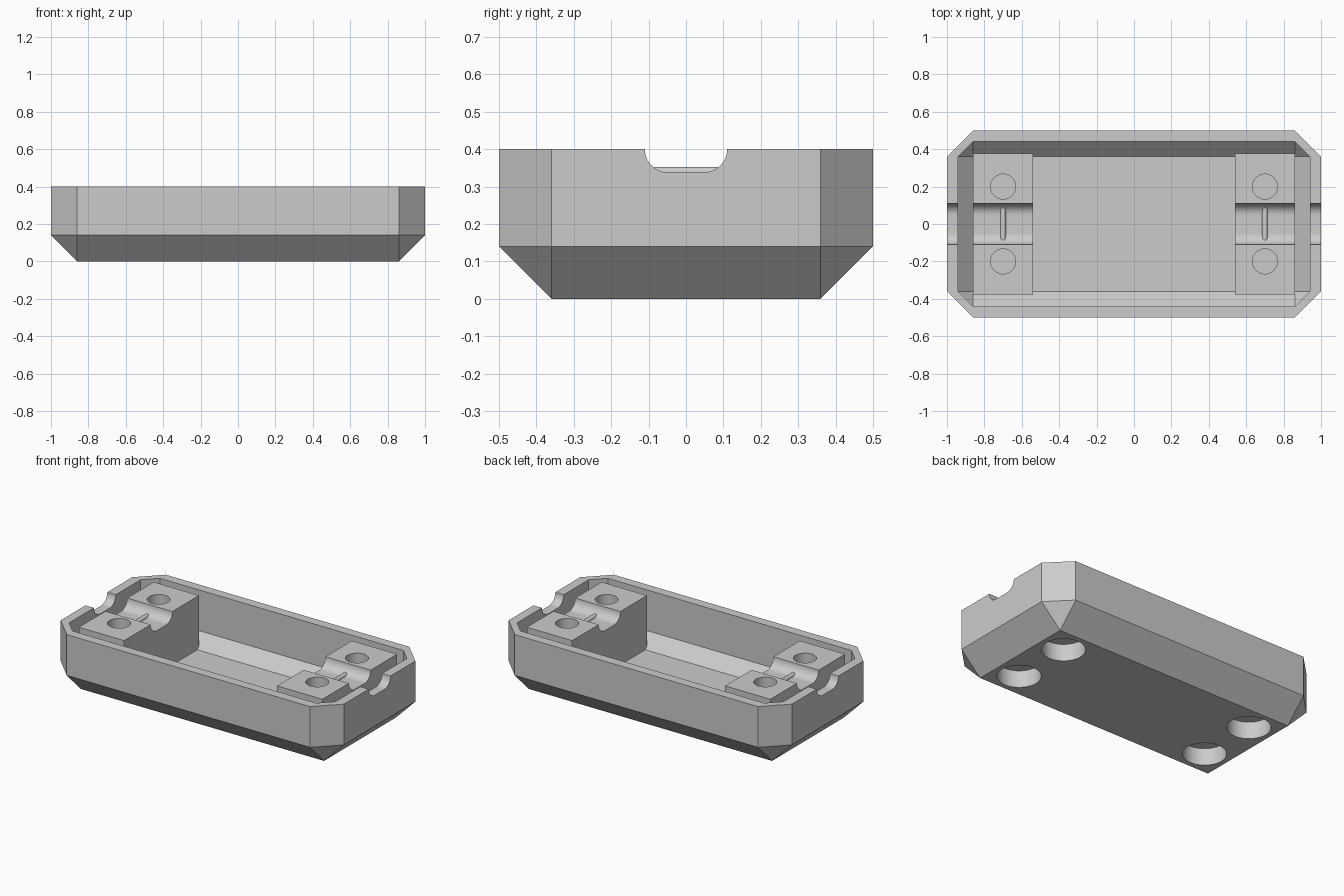
import bpy, bmesh
from math import sin, cos, pi, radians
from mathutils import Matrix

cube = bpy.data.objects.get("Cube")
if cube:
    bpy.data.objects.remove(cube, do_unlink=True)

grey = bpy.data.materials.new("plain grey")
grey.use_nodes = True
COLOUR = (0.6, 0.6, 0.6, 1)
grey.diffuse_color = COLOUR
grey.node_tree.nodes["Principled BSDF"].inputs["Base Color"].default_value = COLOUR

TOP = 0.4          # rim height
CORE = (0.86, 0.36)  # half size of the flat bottom and the floor


def finish(name, bm):
    bmesh.ops.recalc_face_normals(bm, faces=bm.faces[:])
    mesh = bpy.data.meshes.new(name)
    bm.to_mesh(mesh)
    bm.free()
    mesh.materials.append(grey)
    ob = bpy.data.objects.new(name, mesh)
    bpy.context.collection.objects.link(ob)
    return ob


def prism(name, profile, direction):
    """Extrude a closed profile along a direction."""
    bm = bmesh.new()
    face = bm.faces.new([bm.verts.new(p) for p in profile])
    new = bmesh.ops.extrude_face_region(bm, geom=[face])["geom"]
    bmesh.ops.translate(bm, vec=direction,
                        verts=[v for v in new if isinstance(v, bmesh.types.BMVert)])
    return finish(name, bm)


def box(name, low, high):
    size = [h - l for l, h in zip(low, high)]
    mid = [(h + l) / 2 for l, h in zip(low, high)]
    bm = bmesh.new()
    bmesh.ops.create_cube(bm, size=1,
                          matrix=Matrix.Translation(mid) @ Matrix.Diagonal((*size, 1)))
    return finish(name, bm)


def cylinder(name, x, y, radius, low, high):
    ring = [(x + radius * cos(a * pi / 24), y + radius * sin(a * pi / 24), low)
            for a in range(48)]
    return prism(name, ring, (0, 0, high - low))


def bevelled_hull(name, bottom, grow, top):
    """Rectangle at the bottom, flaring by 45 degrees into an octagon."""
    cx, cy = CORE
    bm = bmesh.new()
    for sx in (-1, 1):
        for sy in (-1, 1):
            bm.verts.new((sx * cx, sy * cy, bottom))
            for z in (bottom + grow, top):
                bm.verts.new((sx * (cx + grow), sy * cy, z))
                bm.verts.new((sx * cx, sy * (cy + grow), z))
    bmesh.ops.convex_hull(bm, input=bm.verts[:])
    bmesh.ops.dissolve_limit(bm, angle_limit=radians(1),
                             verts=bm.verts[:], edges=bm.edges[:])
    return finish(name, bm)


def cut(ob, cutters):
    for cutter in cutters:
        mod = ob.modifiers.new("cut", 'BOOLEAN')
        mod.operation = 'DIFFERENCE'
        mod.solver = 'EXACT'
        mod.object = cutter
    graph = bpy.context.evaluated_depsgraph_get()
    mesh = bpy.data.meshes.new_from_object(ob.evaluated_get(graph))
    ob.modifiers.clear()
    ob.data = mesh


# Cutters: cavity, cable channel, screw head recesses and screw holes
cavity = bevelled_hull("cavity_cutter", 0.06, 0.08, TOP + 0.1)
R, HALF = 0.062, 0.048
stadium = []
for side in (1, -1):
    for i in range(25):
        a = -pi / 2 + pi * i / 24
        stadium.append((-1.1, side * (HALF + R * cos(a)), TOP + side * R * sin(a)))
channel = prism("channel_cutter", stadium, (2.2, 0, 0))
recesses, holes = {}, {}
for sx in (-1, 1):
    spots = [(0.7 * sx, y) for y in (-0.2, 0.2)]
    recesses[sx] = [cylinder("recess_cutter", x, y, 0.128, -0.1, 0.11) for x, y in spots]
    holes[sx] = [cylinder("hole_cutter", x, y, 0.067, 0.12, TOP + 0.1) for x, y in spots]

# Tray shell
tray = bevelled_hull("tray", 0, 0.14, TOP)
cut(tray, [cavity, channel] + recesses[-1] + recesses[1])
parts = [tray]

# Screw blocks with a grip ridge across each channel
for sx, side in ((-1, "right"), (1, "left")):
    xs = sorted((0.54 * sx, 0.86 * sx))
    block = box(side + "_screw_block", (xs[0], -0.377, 0.05), (xs[1], 0.377, TOP))
    cut(block, [channel] + recesses[sx] + holes[sx])
    arc = [(0.7 * sx + 0.015 * cos(i * pi / 8), -0.085, TOP - R + 0.015 * sin(i * pi / 8))
           for i in range(16)]
    ridge = prism(side + "_grip_ridge", arc, (0, 0.17, 0))
    parts += [block, ridge]

for ob in [cavity, channel] + sum(recesses.values(), []) + sum(holes.values(), []):
    bpy.data.objects.remove(ob, do_unlink=True)

# Smooth the round surfaces, keep the bevels crisp
bpy.ops.object.select_all(action='DESELECT')
for ob in parts:
    ob.select_set(True)
bpy.context.view_layer.objects.active = tray
bpy.ops.object.shade_smooth_by_angle(angle=radians(30))
